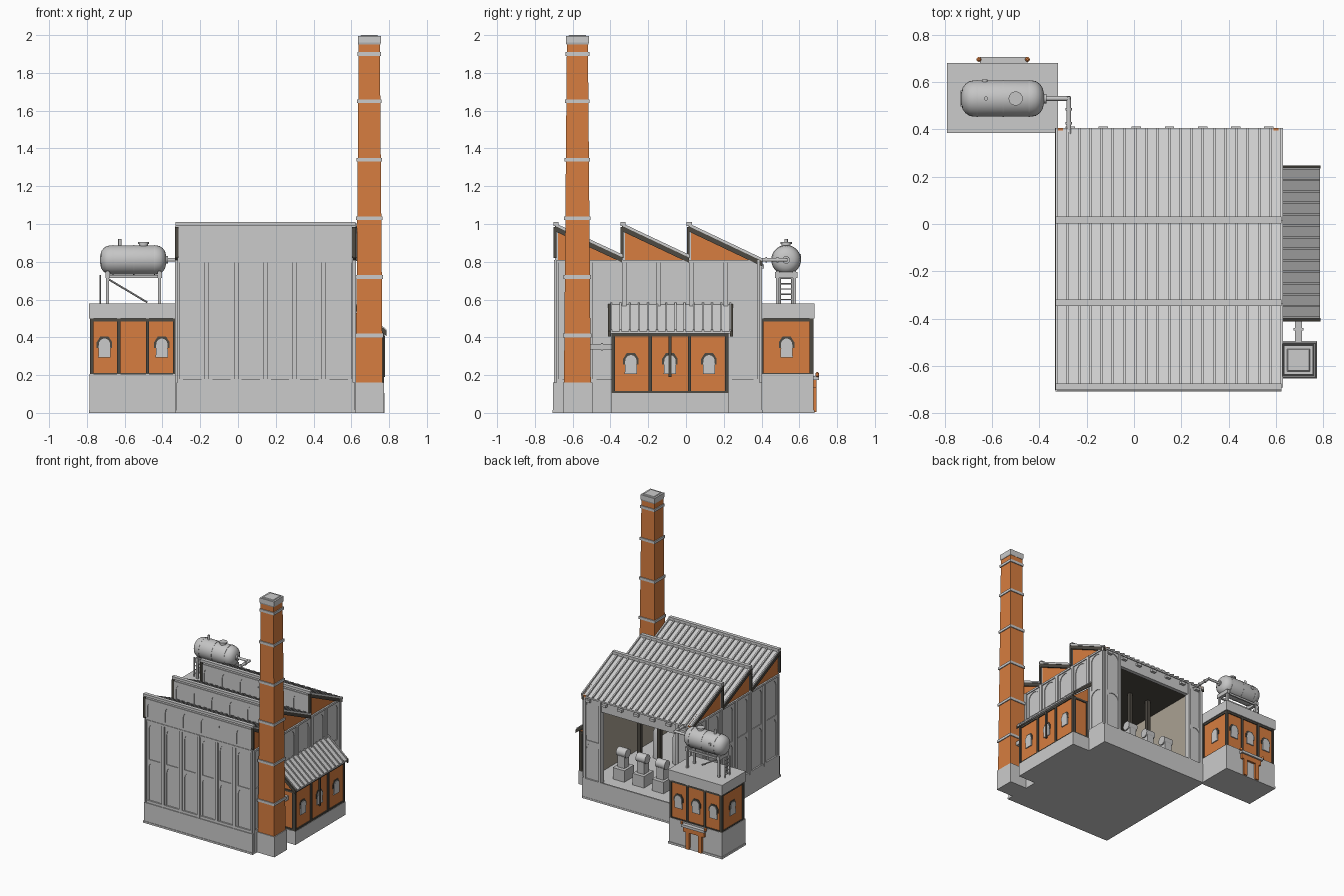
import bpy, bmesh, math
from mathutils import Vector as V

if "Cube" in bpy.data.objects:
    bpy.data.objects.remove(bpy.data.objects["Cube"])


def material(name, r, g, b):
    m = bpy.data.materials.new(name)
    m.use_nodes = True
    m.diffuse_color = (r, g, b, 1)
    node = m.node_tree.nodes["Principled BSDF"]
    node.inputs["Base Color"].default_value = (r, g, b, 1)
    node.inputs["Roughness"].default_value = 0.8
    return m


STONE = material("grey stone", .60, .60, .60)
ROOF = material("roof sheet", .61, .61, .61)
BRICK = material("orange brick", .68, .205, .05)
DARK = material("dark trim", .075, .068, .055)
LINING = material("beige lining", .40, .36, .29)
METAL = material("light metal", .56, .56, .56)
X, Y, Z = V((1, 0, 0)), V((0, 1, 0)), V((0, 0, 1))


class Part:
    """Collects solids of one colour into one object."""

    def __init__(self, name, mat):
        self.name, self.mat, self.bm = name, mat, bmesh.new()

    def loft(self, loops):
        rings = [[self.bm.verts.new(p) for p in loop] for loop in loops]
        for a, b in zip(rings, rings[1:]):
            for i in range(len(a)):
                j = (i + 1) % len(a)
                self.bm.faces.new((a[i], a[j], b[j], b[i]))
        self.bm.faces.new(rings[0][::-1])
        self.bm.faces.new(rings[-1])

    def plate(self, pts, origin, u, n, depth):
        """Outline in (u, z), pushed out along n."""
        base = [V(origin) + u * a + Z * b for a, b in pts]
        self.loft([base, [p + n * depth for p in base]])

    def box(self, x0, x1, y0, y1, z0, z1):
        self.plate([(x0, z0), (x1, z0), (x1, z1), (x0, z1)], (0, y0, 0), X, Y, y1 - y0)

    def slat(self, a0, a1, z0, z1, origin, u, n, depth):
        self.plate([(a0, z0), (a1, z0), (a1, z1), (a0, z1)], origin, u, n, depth)

    def lathe(self, profile, origin, axis=Z, sides=16, turn=0.0):
        s = Y if axis.x else X
        t = axis.cross(s)
        ang = [turn + math.tau * i / sides for i in range(sides)]
        self.loft([[V(origin) + axis * h + (s * math.cos(a) + t * math.sin(a)) * r for a in ang]
                   for h, r in profile])

    def rod(self, a, b, r, sides=8):
        a, b = V(a), V(b)
        d = (b - a).normalized()
        s = d.orthogonal().normalized()
        t = d.cross(s)
        ang = [math.tau * i / sides for i in range(sides)]
        ring = [(s * math.cos(k) + t * math.sin(k)) * r for k in ang]
        self.loft([[a + p for p in ring], [b + p for p in ring]])

    def done(self, smooth=False):
        bmesh.ops.recalc_face_normals(self.bm, faces=self.bm.faces)
        me = bpy.data.meshes.new(self.name)
        self.bm.to_mesh(me)
        me.materials.append(self.mat)
        ob = bpy.data.objects.new(self.name, me)
        bpy.context.collection.objects.link(ob)
        if smooth:
            bpy.ops.object.select_all(action="DESELECT")
            ob.select_set(True)
            bpy.context.view_layer.objects.active = ob
            bpy.ops.object.shade_smooth_by_angle(angle=math.radians(35))


def arc(c, z, half, rise, n=8):
    return [(c + half * math.cos(math.pi * i / n), z + rise * math.sin(math.pi * i / n)) for i in range(n + 1)]


# Main hall: hollow shell with the back open
L, R, F, B, WT = -.32, .61, -.685, .39, .81
BAY = (R - L) / 6
hall = Part("hall_walls", STONE)
hall.box(L, R, F, F + .03, 0, WT)
for x in (L, R - .03):
    hall.box(x, x + .03, F, B, 0, WT)
hall.box(L, -.19, B - .03, B, 0, WT)
hall.box(.46, R, B - .03, B, 0, WT)
hall.box(-.19, .46, B - .03, B, .71, WT)
hall.box(L, R, F, B, .012, .15)
hall.box(L - .012, R + .012, F - .022, B + .014, 0, .014)
hall.done()
plinth = Part("hall_plinth", STONE)
plinth.box(L - .005, R + .01, F - .018, F, .004, .16)
plinth.box(L - .005, R + .01, B, B + .012, .004, .16)
plinth.box(L - .012, L, F, B, .004, .16)
plinth.box(R, R + .012, F, B, .004, .16)
plinth.done()

# Interior lining, dark ceiling and dark wall slots
lining = Part("hall_lining", LINING)
for x in (L + .03, R - .036):
    lining.box(x, x + .006, F + .03, B - .03, .15, .79)
lining.done()
inside = Part("hall_ceiling", DARK)
inside.box(L + .03, R - .03, F + .03, B - .03, .79, .8)
for i in range(6):
    c = L + (i + .5) * BAY
    inside.box(c - .03, c + .03, F + .03, F + .036, .18, .75)
inside.done()

# Arcades: pilasters and arched bays, two storeys
arcade = Part("hall_arcade", STONE)


def arched_bay(c, half, z0, z1, origin, u, n):
    """Spandrel and jambs around an arched recess."""
    jamb = half * .72
    opening = arc(c, z1 - .065, jamb, .05)
    pts = [(c + half, z0), (c + half, z1), (c - half, z1), (c - half, z0), (c - jamb, z0)]
    arcade.plate(pts + opening[::-1] + [(c + jamb, z0)], origin, u, n, .005)


def arcade_wall(a0, a1, bays, origin, u, n):
    w = (a1 - a0) / bays
    for i in range(bays + 1):
        p = a0 + i * w
        arcade.slat(max(a0, p - .012), min(a1, p + .012), .16, WT, origin, u, n, .014)
    for i in range(bays):
        for z0, z1 in ((.17, .5), (.5, .8)):
            arched_bay(a0 + (i + .5) * w, w / 2 - .01, z0, z1, origin, u, n)
    arcade.slat(a0, a1, .16, .18, origin, u, n, .012)
    arcade.slat(a0, a1, .795, .81, origin, u, n, .012)


arcade_wall(L, R, 6, (0, F, 0), X, -Y)
arcade_wall(F, B, 6, (L, 0, 0), Y, -X)
arcade_wall(F, B, 6, (R, 0, 0), Y, X)
for a0, a1 in ((L, -.19), (.46, R)):
    arcade.slat(a0, a0 + .02, .16, .8, (0, B, 0), X, Y, .012)
    arcade.slat(a1 - .02, a1, .16, .8, (0, B, 0), X, Y, .012)
    for z in (.16, .5):
        arched_bay((a0 + a1) / 2, (a1 - a0) / 2, z, z + .3, (0, B, 0), X, Y)
for i in range(7):
    c = L + .05 + i * .14
    arcade.box(c - .02, c + .02, B, B + .022, .765, .785)

# Sawtooth roof
roof = Part("sawtooth_roof", ROOF)
gable = Part("gable_brick", BRICK)
verge = Part("roof_verges", DARK)
clerestory = Part("clerestory", STONE)
RIBS = 20
pitch = (R - L + .02) / RIBS
for y0, y1, z1 in ((-.69, -.335, .825), (-.335, .015, .825), (.015, .405, .805)):
    def slope(lo, hi, x, w, part):
        part.plate([(y0, .99 + lo), (y1, z1 + lo), (y1, z1 + hi), (y0, .99 + hi)], (x, 0, 0), Y, X, w)
    slope(-.012, 0, L - .01, R - L + .02, roof)
    for i in range(RIBS + 1):
        slope(-.002, .013, L - .012 + i * pitch, .011, roof)
    roof.box(L - .012, R + .012, y0 - .012, y0 + .016, .99, 1.01)
    for x, w in ((L - .014, .02), (R - .006, .02)):
        slope(-.03, -.002, x, w, verge)
        verge.box(x, x + w, y0 - .011, y0 + .004, .82, .985)
    for x in (L, R - .02):
        gable.plate([(y0, WT), (y1, WT), (y1, z1 - .01), (y0, .98)], (x, 0, 0), Y, X, .02)
    clerestory.box(L, R, y0 - .003, y0 + .012, WT - .01, .99)
    for i in range(6):
        arched_bay(L + (i + .5) * BAY, BAY / 2, .83, .975, (0, y0 - .003, 0), X, -Y)
for part in (roof, gable, verge, clerestory, arcade):
    part.done()

# Machines inside the hall
machine = Part("machines", METAL)
shaft = Part("machine_posts", DARK)
for i in range(4):
    x = -.12 + i * .17
    machine.box(x - .05, x + .05, .16, .28, .15, .24)
    machine.box(x - .03, x + .03, .19, .25, .24, .33)
    machine.lathe([(0, .035), (.08, .035)], (x - .04, .22, .35), X)
    shaft.box(x - .014, x + .014, .0, .028, .15, .79)
    machine.lathe([(0, .03), (.2, .03), (.24, .015)], (x, -.2, .15))
machine.done(True)
shaft.done()

# Brick outbuildings: dark frames and arched windows
frame = Part("brick_frames", DARK)
panes = Part("window_panes", STONE)


def brick_face(a0, a1, z0, z1, bays, windows, origin, u, n):
    w = (a1 - a0) / bays
    for i in range(bays + 1):
        p = min(max(a0 + i * w, a0 + .009), a1 - .009)
        frame.slat(p - .009, p + .009, z0, z1, origin, u, n, .009)
    frame.slat(a0, a1, z0, z0 + .012, origin, u, n, .007)
    frame.slat(a0, a1, z1 - .016, z1, origin, u, n, .007)
    m = z0 + (z1 - z0) * .48
    for i in windows:
        c = a0 + (i + .5) * w
        hood = [(.041, 0), (.041, .03), (.022, .06), (-.022, .06), (-.041, .03), (-.041, 0)]
        frame.plate([(c + a, m + b) for a, b in hood], origin, u, n, .004)
        panes.plate([(c + .033, m - .05)] + arc(c, m + .018, .03, .032) + [(c - .033, m - .05)],
                    origin, u, n, .008)


# Side annex
annex = Part("annex_brick", BRICK)
annex.plate([(.61, .1), (.765, .1), (.765, .42), (.61, .54)], (0, -.385, 0), X, Y, .6)
annex.done()
brick_face(-.395, .225, .105, .42, 3, (0, 1, 2), (.765, 0, 0), Y, X)
brick_face(.625, .765, .105, .415, 1, (), (0, .215, 0), X, Y)
brick_face(.625, .765, .105, .415, 1, (), (0, -.385, 0), X, -Y)
frame.slat(-.092, -.078, .19, .41, (.765, 0, 0), Y, X, .012)
base = Part("annex_base", STONE)
base.box(.61, .775, -.395, .225, 0, .105)
base.done()
aroof = Part("annex_roof", ROOF)
lean = [(.615, .56), (.785, .42), (.785, .432), (.615, .574)]
aroof.plate(lean, (0, -.405, 0), X, Y, .645)
for i in range(14):
    aroof.plate([(x, z + .01) for x, z in lean], (0, -.4 + i * .0485, 0), X, Y, .009)
aroof.done()
for y in (-.412, .234):
    frame.plate([(.615, .545), (.787, .405), (.787, .433), (.615, .577)], (0, y, 0), X, Y, .014)

# Tank house
house = Part("tank_house_brick", BRICK)
house.box(-.775, -.335, .4, .665, .2, .5)
house.done()
brick_face(-.783, -.327, .2, .5, 3, (0, 2), (0, .4, 0), X, -Y)
brick_face(-.783, -.327, .2, .5, 3, (0, 1, 2), (0, .665, 0), X, Y)
brick_face(.392, .673, .2, .5, 1, (0,), (-.335, 0, 0), Y, X)
brick_face(.392, .673, .2, .5, 1, (0,), (-.775, 0, 0), Y, -X)
frame.done()
panes.done()
block = Part("tank_house_stone", STONE)
block.box(-.785, -.325, .39, .675, .012, .205)
block.box(-.79, -.32, .385, .68, 0, .016)
block.box(-.79, -.32, .385, .68, .5, .58)
for x0, x1, z0, z1 in ((-.785, -.63, .016, .205), (-.47, -.325, .016, .205), (-.63, -.47, .16, .205)):
    block.box(x0, x1, .384, .39, z0, z1)
block.box(-.65, -.45, .675, .705, .175, .195)
block.box(-.585, -.515, .675, .68, .016, .13)
block.done()
door = Part("door_surround", BRICK)
for x in (-.62, -.51):
    door.box(x, x + .03, .675, .692, .004, .15)
door.box(-.64, -.46, .675, .692, .135, .175)
for x in (-.655, -.45):
    door.lathe([(0, .004), (.006, .01), (.02, .01), (.026, .004)], (x, .695, .19))
door.done()

# Storage tank on its stand
tank = Part("tank", METAL)
half = [(0, .02), (.006, .045), (.018, .062), (.035, .073), (.055, .077)]
tank.lathe(half + [(.35 - h, r) for h, r in reversed(half)], (-.73, .53, .81), X, 28)
for x in (-.665, -.555, -.445):
    tank.lathe([(0, .079), (.006, .079)], (x, .53, .81), X, 28)
tank.lathe([(0, .024), (.025, .024), (.025, .03), (.034, .03)], (-.5, .53, .87))
tank.lathe([(0, .009), (.05, .009)], (-.625, .53, .87))
tank.lathe([(0, .012), (.03, .012)], (-.63, .58, .83), Y)
tank.done(True)
stand = Part("tank_stand", METAL)
for x in (-.69, -.415):
    for y in (.485, .575):
        stand.box(x - .008, x + .008, y - .008, y + .008, .58, .75)
    stand.box(x - .012, x + .012, .47, .59, .715, .745)
for y in (.485, .575):
    stand.box(-.7, -.405, y - .006, y + .006, .715, .73)
stand.rod((-.69, .485, .71), (-.48, .485, .585), .005)
for y in (.5, .56):
    stand.rod((-.73, y, .58), (-.73, y, .73), .004)
for i in range(5):
    stand.rod((-.73, .5, .6 + i * .028), (-.73, .56, .6 + i * .028), .003)
stand.done()
pipe = Part("tank_pipe", METAL)
pipe.rod((-.39, .53, .81), (-.27, .53, .81), .01, 12)
pipe.rod((-.275, .538, .81), (-.275, .38, .81), .01, 12)
for y in (.42, .48):
    pipe.lathe([(0, .014), (.01, .014)], (-.275, y, .81), Y)
pipe.lathe([(0, .02), (.01, .02)], (-.38, .53, .81), X)
pipe.done(True)

# Chimney
CX, CY = .695, -.575
SQ, TURN = math.sqrt(2), math.pi / 4


def width(z):
    return .071 - (z - .16) * .0085


stack = Part("chimney_stack", BRICK)
stack.lathe([(.16, width(.16) * SQ), (1.96, width(1.96) * SQ)], (CX, CY, 0), Z, 4, TURN)
stack.done()
bands = Part("chimney_stone", STONE)
for z in (.41, .72, 1.03, 1.34, 1.65, 1.9):
    w = (width(z) + .007) * SQ
    bands.lathe([(z - .01, w), (z + .01, w)], (CX, CY, 0), Z, 4, TURN)
bands.lathe([(1.95, .058 * SQ), (1.96, .061 * SQ), (1.995, .061 * SQ), (1.995, .048 * SQ), (2, .044 * SQ)],
            (CX, CY, 0), Z, 4, TURN)
bands.box(.618, .772, -.652, -.495, 0, .16)
bands.done()
duct = Part("chimney_duct", METAL)
duct.box(.68, .71, -.52, -.38, .335, .365)
duct.box(.674, .716, -.45, -.44, .329, .371)
duct.done()
